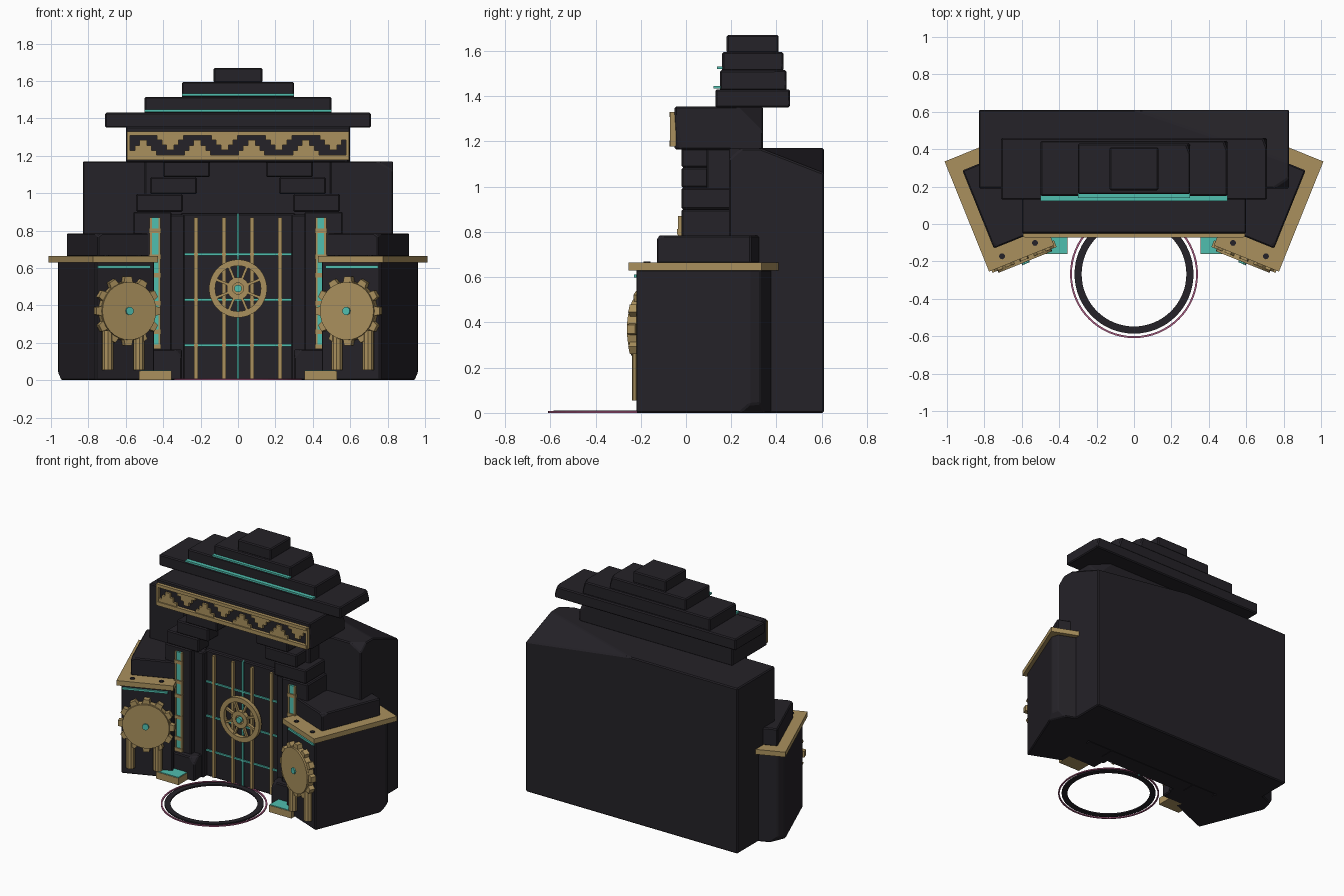
import bpy, bmesh
from math import sin, cos, pi, radians
from mathutils import Matrix, Vector

if "Cube" in bpy.data.objects:
    bpy.data.objects.remove(bpy.data.objects["Cube"])


def material(name, rgb):
    m = bpy.data.materials.new(name)
    m.diffuse_color = (*rgb, 1)
    m.use_nodes = True
    m.node_tree.nodes["Principled BSDF"].inputs["Base Color"].default_value = m.diffuse_color
    return m


STONE = material("dark_stone", (0.018, 0.016, 0.021))
GOLD = material("old_gold", (0.40, 0.28, 0.11))
TEAL = material("teal_glow", (0.08, 0.52, 0.43))
PINK = material("rose_glow", (0.40, 0.10, 0.22))
I = Matrix.Identity(4)


def finish(name, bm, mat, M=I):
    bmesh.ops.transform(bm, matrix=M, verts=bm.verts)
    bmesh.ops.recalc_face_normals(bm, faces=bm.faces)
    me = bpy.data.meshes.new(name)
    bm.to_mesh(me)
    bm.free()
    me.materials.append(mat)
    ob = bpy.data.objects.new(name, me)
    bpy.context.collection.objects.link(ob)
    return ob


def box(name, x, y, z, mat=STONE, M=I, bevel=0.007, chips=()):
    """Box from three ranges; each chip is (point, outward normal) cut away."""
    bm = bmesh.new()
    size = Matrix.Diagonal((x[1] - x[0], y[1] - y[0], z[1] - z[0], 1))
    mid = Matrix.Translation((sum(x) / 2, sum(y) / 2, sum(z) / 2))
    bmesh.ops.create_cube(bm, size=1, matrix=mid @ size)
    for co, no in chips:
        geom = bm.verts[:] + bm.edges[:] + bm.faces[:]
        cut = bmesh.ops.bisect_plane(bm, geom=geom, plane_co=co, plane_no=no, clear_outer=True)
        edges = [e for e in cut["geom_cut"] if isinstance(e, bmesh.types.BMEdge)]
        bmesh.ops.holes_fill(bm, edges=edges)
    if bevel and mat is STONE:
        bmesh.ops.bevel(bm, geom=bm.edges[:], offset=bevel, segments=1, affect='EDGES')
    return finish(name, bm, mat, M)


def prism(name, pts, depth, mat, M=I):
    """Outline in local xz, extruded towards -y."""
    bm = bmesh.new()
    face = bm.faces.new([bm.verts.new((px, 0, pz)) for px, pz in pts])
    new = bmesh.ops.extrude_face_region(bm, geom=[face])["geom"]
    bmesh.ops.translate(bm, vec=(0, -depth, 0), verts=[v for v in new if isinstance(v, bmesh.types.BMVert)])
    return finish(name, bm, mat, M)


def circle(r, n):
    return [(r * cos(2 * pi * i / n), r * sin(2 * pi * i / n)) for i in range(n)]


def ring(name, r0, r1, h, mat, M=I, n=64):
    """Flat ring around local z."""
    bm = bmesh.new()
    loops = [[bm.verts.new((px, py, z)) for px, py in circle(r, n)]
             for r, z in ((r0, 0), (r1, 0), (r1, h), (r0, h))]
    for a, b in zip(loops, loops[1:] + loops[:1]):
        for i in range(n):
            j = (i + 1) % n
            bm.faces.new((a[i], a[j], b[j], b[i]))
    return finish(name, bm, mat, M)


T = Matrix.Translation

# Rear mass with chipped corners
box("rear_mass", (-0.83, 0.83), (0.19, 0.61), (0, 1.17), chips=[
    ((0.83, 0.61, 1.06), (0.12, 0.35, 0.9)),
    ((0.83, 0.19, 1.12), (0.4, -0.6, 0.7))])

# Lintel block and stepped roof
box("lintel", (-0.6, 0.6), (-0.05, 0.34), (1.165, 1.355),
    chips=[((0.6, 0.30, 1.28), (0.5, 0.5, 0.5)), ((0.6, -0.03, 1.2), (0.7, -0.6, -0.1))])
tiers = [(0.71, 0.13, 0.46, 1.35, 1.43), (0.5, 0.15, 0.445, 1.425, 1.515),
         (0.3, 0.16, 0.43, 1.51, 1.595), (0.13, 0.18, 0.41, 1.59, 1.67)]
for i, (w, y0, y1, z0, z1) in enumerate(tiers):
    box(f"roof_tier_{i + 1}", (-w, w), (y0, y1), (z0, z1),
        chips=[((w - 0.02, y1, z1), (0.8, 0.3, 0.25))] if i < 3 else ())
box("roof_strip_lower", (-0.5, 0.5), (0.122, 0.152), (1.433, 1.446), TEAL)
box("roof_strip_upper", (-0.3, 0.3), (0.138, 0.162), (1.52, 1.532), TEAL)

# Frieze: two rails with alternating stepped pyramids
box("frieze_rail_top", (-0.585, 0.585), (-0.073, -0.045), (1.308, 1.33), GOLD)
box("frieze_rail_bottom", (-0.585, 0.585), (-0.073, -0.045), (1.178, 1.205), GOLD)
for s in (-1, 1):
    box("frieze_end", (s * 0.585 - 0.008, s * 0.585 + 0.008), (-0.07, -0.045), (1.178, 1.33), GOLD)
for i in range(8):
    steps = [(-0.07, 0), (-0.07, 0.025), (-0.045, 0.025), (-0.045, 0.052), (-0.02, 0.052), (-0.02, 0.08)]
    pts = steps + [(-a, b) for a, b in reversed(steps)]
    z, f = (1.203, 1) if i % 2 == 0 else (1.31, -1)
    prism("frieze_pyramid", [(a, f * b) for a, b in pts], 0.02, GOLD, T((-0.507 + i * 0.145, -0.045, z)))

# Door with bars and inlaid lines
box("door", (-0.31, 0.31), (0.06, 0.2), (0, 0.89))
box("wall_over_door", (-0.5, 0.5), (0.09, 0.2), (0.88, 1.17))
box("door_seam", (-0.006, 0.006), (0.05, 0.07), (0, 0.89), TEAL)
for x in (-0.225, -0.075, 0.075, 0.225):
    box("door_bar", (x - 0.01, x + 0.01), (0.043, 0.065), (0.01, 0.87), GOLD)
for z in (0.187, 0.43, 0.673):
    box("door_line", (-0.29, 0.29), (0.05, 0.07), (z - 0.006, z + 0.006), TEAL)

# Door wheel
W = T((0, 0.045, 0.49)) @ Matrix.Rotation(pi / 2, 4, 'X')
ring("wheel_rim", 0.122, 0.155, 0.03, GOLD, W, 48)
ring("wheel_hub", 0.03, 0.06, 0.03, GOLD, W, 24)
prism("wheel_plate", circle(0.045, 24), 0.02, GOLD, T((0, 0.045, 0.49)))
prism("wheel_core", circle(0.02, 12), 0.04, TEAL, T((0, 0.045, 0.49)))
for i in range(8):
    box("wheel_spoke", (0.05, 0.13), (-0.02, 0), (-0.007, 0.007), GOLD,
        T((0, 0.043, 0.49)) @ Matrix.Rotation(i * pi / 4 + pi / 8, 4, 'Y'))

# Both flanks: modelled on the left, mirrored to the right
for side, S in (("left", I), ("right", Matrix.Scale(-1, 4, (1, 0, 0)))):
    # Columns, jambs and corbels
    box(f"{side}_jamb", (-0.365, -0.285), (0.02, 0.2), (0, 0.885), M=S)
    box(f"{side}_column", (-0.56, -0.355), (-0.02, 0.2), (0, 0.9), M=S)
    box(f"{side}_column_base", (-0.57, -0.30), (-0.06, 0.1), (0, 0.165), M=S,
        chips=[((-0.30, -0.06, 0.12), (0.6, -0.5, 0.5))])
    for x0, x1, z0, z1 in ((-0.545, -0.295, 0.9, 0.995), (-0.47, -0.22, 0.995, 1.085), (-0.4, -0.15, 1.085, 1.17)):
        box(f"{side}_corbel", (x0, x1), (-0.02, 0.2), (z0, z1), M=S)
    # Light bar with rails and clasps
    box(f"{side}_light_bar", (-0.46, -0.425), (-0.033, -0.015), (0.17, 0.87), TEAL, S)
    for x in (-0.467, -0.42):
        box(f"{side}_light_rail", (x - 0.006, x + 0.006), (-0.036, -0.015), (0.17, 0.87), GOLD, S)
    for z in (0.18, 0.26, 0.41, 0.56, 0.66, 0.80):
        box(f"{side}_light_clasp", (-0.475, -0.412), (-0.04, -0.015), (z - 0.012, z + 0.012), GOLD, S)
    # Gold foot with glowing top
    box(f"{side}_foot", (-0.53, -0.355), (-0.16, -0.05), (0, 0.048), GOLD, S)
    box(f"{side}_foot_glow", (-0.52, -0.358), (-0.157, -0.05), (0.045, 0.053), TEAL, S)

    # Angled wing: local x along its front, local y to the back
    L = S @ T((-0.761, -0.222, 0)) @ Matrix.Rotation(radians(22), 4, 'Z')
    box(f"{side}_wing", (0, 0.34), (0, 0.58), (0, 0.635), M=L,
        chips=[((0, 0.54, 0), (-0.7, 0.6, 0)), ((0, 0.58, 0.07), (-0.5, 0.5, -0.6))])
    box(f"{side}_wing_trim", (-0.025, 0.35), (-0.025, 0.61), (0.63, 0.665), GOLD, L)
    box(f"{side}_wing_top", (0.045, 0.34), (0.08, 0.53), (0.66, 0.785), M=L,
        chips=[((0.045, 0.08, 0.77), (-0.5, -0.3, 0.8))])
    box(f"{side}_wing_strip", (0.01, 0.31), (-0.012, 0.01), (0.598, 0.612), TEAL, L)
    for u in (0.07, 0.26):
        prism(f"{side}_trim_bolt", circle(0.016, 10), 0.006, STONE,
              L @ T((u, 0.025, 0.664)) @ Matrix.Rotation(-pi / 2, 4, 'X'))
    # Gear: toothed wheel, face disc, hub
    G = L @ T((0.174, 0, 0.37))
    teeth = []
    for i in range(12):
        for da, r in ((-9, 0.158), (-6, 0.186), (6, 0.186), (9, 0.158)):
            a = radians(i * 30 + da)
            teeth.append((r * cos(a), r * sin(a)))
    prism(f"{side}_gear_teeth", teeth, 0.038, GOLD, G)
    prism(f"{side}_gear_face", circle(0.155, 32), 0.05, GOLD, G)
    prism(f"{side}_gear_hub", circle(0.022, 10), 0.06, TEAL, G)
    # Posts under the gear
    for u in (0.065, 0.245):
        prism(f"{side}_gear_post", circle(0.031, 10), 0.21, GOLD,
              L @ T((u, -0.012, 0.055)) @ Matrix.Rotation(-pi / 2, 4, 'X'))

# Floor rings before the door
ring("floor_ring", 0.28, 0.318, 0.01, STONE, T((0, -0.268, 0)))
ring("floor_ring_glow", 0.332, 0.342, 0.008, PINK, T((0, -0.268, 0)))
